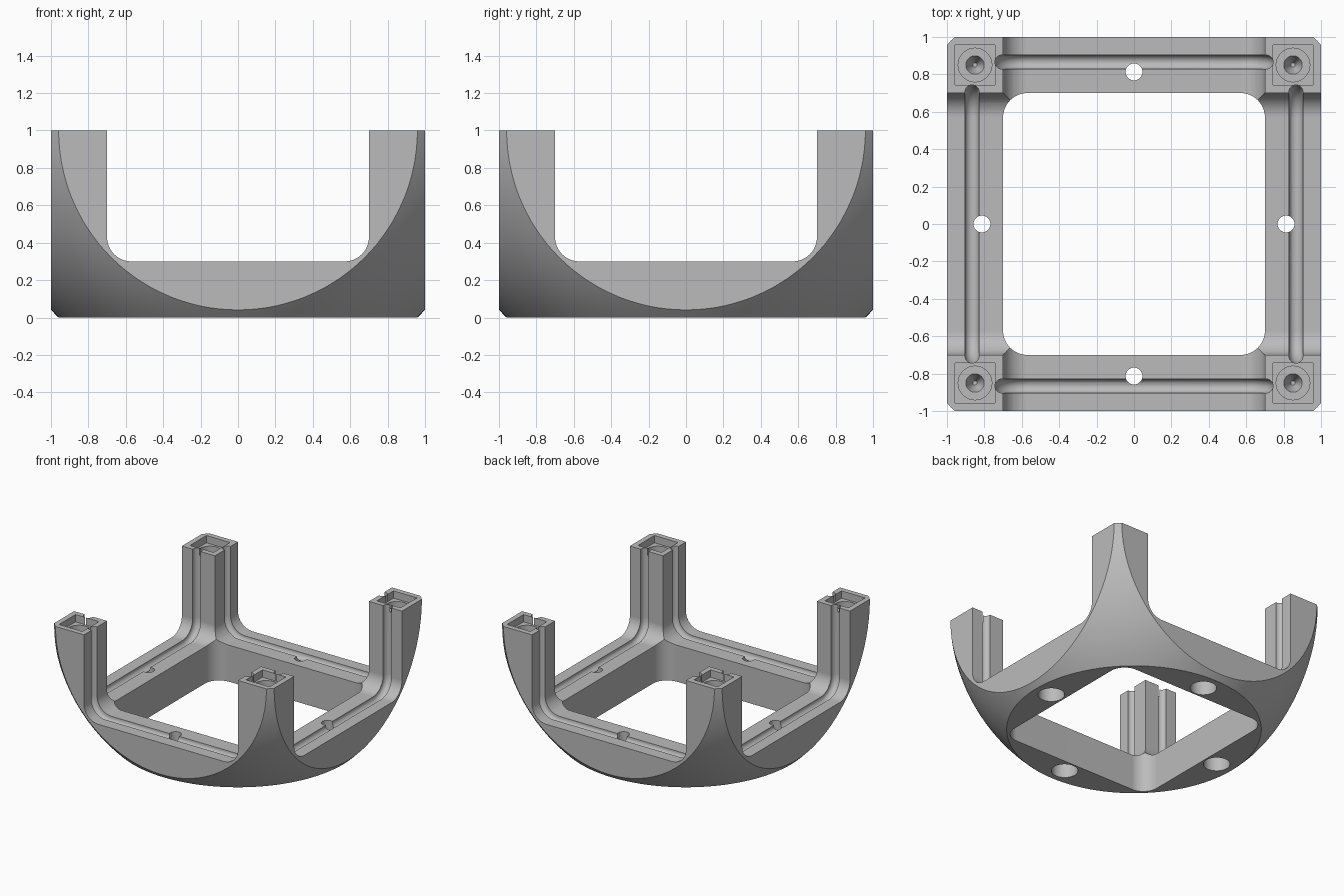
import bpy, bmesh, math
from mathutils import Matrix, Vector

if "Cube" in bpy.data.objects:
    bpy.data.objects.remove(bpy.data.objects["Cube"], do_unlink=True)

SPHERE_R = 1.386   # rounds off the outer corners
TUNNEL = 0.70      # half width of the square openings
FILLET = 0.13
GROOVE_R = 0.0375
GROOVE_AT = 0.866
SIGNS = (-1, 1)
QUARTERS = [Matrix.Rotation(math.pi / 2 * k, 4, "Z") for k in range(4)]


def new_object(name, bm):
    bmesh.ops.recalc_face_normals(bm, faces=bm.faces[:])
    mesh = bpy.data.meshes.new(name)
    bm.to_mesh(mesh)
    bm.free()
    ob = bpy.data.objects.new(name, mesh)
    bpy.context.scene.collection.objects.link(ob)
    return ob


def combine(target, bm, operation="DIFFERENCE"):
    """Apply one boolean and discard the helper."""
    cutter = new_object("cutter", bm)
    cutter.hide_render = True
    mod = target.modifiers.new("cut", "BOOLEAN")
    mod.operation, mod.solver, mod.object = operation, "EXACT", cutter
    bpy.context.view_layer.objects.active = target
    bpy.ops.object.modifier_apply(modifier=mod.name)
    bpy.data.objects.remove(cutter, do_unlink=True)


def box(bm, center, size):
    m = Matrix.Translation(center) @ Matrix.Diagonal((*size, 1))
    bmesh.ops.create_cube(bm, size=1, matrix=m)


def cylinder(bm, x, y, z0, z1, r0, r1=None):
    bmesh.ops.create_cone(bm, cap_ends=True, segments=40, radius1=r0,
                          radius2=r0 if r1 is None else r1, depth=z1 - z0,
                          matrix=Matrix.Translation((x, y, (z0 + z1) / 2)))


def rounded_square(half, radius, steps=12):
    pts = []
    for q in range(4):
        mid = math.pi / 4 + q * math.pi / 2
        cx = math.copysign(half - radius, math.cos(mid))
        cy = math.copysign(half - radius, math.sin(mid))
        for i in range(steps + 1):
            a = math.pi / 2 * (q + i / steps)
            pts.append((cx + radius * math.cos(a), cy + radius * math.sin(a)))
    return pts


def loft(bm, rings, closed):
    """Bridge rings of points; either cap the ends or join last to first."""
    rows = [[bm.verts.new(p) for p in ring] for ring in rings]
    n = len(rows[0])
    for k in range(len(rows) if closed else len(rows) - 1):
        a, b = rows[k], rows[(k + 1) % len(rows)]
        for i in range(n):
            j = (i + 1) % n
            bm.faces.new((a[i], a[j], b[j], b[i]))
    if not closed:
        bm.faces.new(rows[0])
        bm.faces.new(rows[-1])


# Block with its outer corners rounded by a sphere
bm = bmesh.new()
box(bm, (0, 0, 0.5), (2, 2, 1))
frame = new_object("corner_frame", bm)
bm = bmesh.new()
bmesh.ops.create_uvsphere(bm, u_segments=128, v_segments=65, radius=SPHERE_R,
                          matrix=Matrix.Translation((0, 0, 1)))
combine(frame, bm, "INTERSECT")

# Rounded square openings along the three axes
place = {
    "x": lambda u, v, w: Vector((w, u, v + 1)),
    "y": lambda u, v, w: Vector((u, w, v + 1)),
    "z": lambda u, v, w: Vector((u, v, w)),
}
for axis in "xyz":
    bm = bmesh.new()
    loft(bm, [[place[axis](u, v, w) for u, v in rounded_square(TUNNEL, FILLET)]
              for w in (-1.5, 1.5)], closed=False)
    combine(frame, bm)

# Round wire grooves along the bars and up the posts
bm = bmesh.new()
for axis in "xy":
    for side in SIGNS:
        rings = []
        for k in range(20):
            a = math.tau * (k + 0.5) / 20
            grow = 0.006 + GROOVE_R * math.cos(a)
            w = side * GROOVE_AT + GROOVE_R * math.sin(a)
            rings.append([place[axis](u, v, w) for u, v in
                          rounded_square(TUNNEL + grow, FILLET + grow)])
        loft(bm, rings, closed=True)
combine(frame, bm)

# Square recess, round pocket and conical pilot hole in each post top
corners = [(sx * 0.85, sy * 0.85) for sx in SIGNS for sy in SIGNS]
bm = bmesh.new()
for x, y in corners:
    box(bm, (x, y, 1.02), (0.214, 0.214, 0.16))
combine(frame, bm)
for z0, z1, r0, r1 in ((0.89, 1.1, 0.09, 0.09), (0.79, 0.9, 0.012, 0.053)):
    bm = bmesh.new()
    for x, y in corners:
        cylinder(bm, x, y, z0, z1, r0, r1)
    combine(frame, bm)

# Screw holes through the bars, counterbored from below
for z0, z1, r in ((-0.1, 0.5, 0.045), (-0.1, 0.15, 0.1)):
    bm = bmesh.new()
    for turn in QUARTERS:
        p = turn @ Vector((0.813, 0, 0))
        cylinder(bm, p.x, p.y, z0, z1, r)
    combine(frame, bm)

# Single grey material
grey = bpy.data.materials.new("plain grey")
grey.use_nodes = True
colour = (0.5, 0.5, 0.5, 1)
grey.diffuse_color = colour
grey.node_tree.nodes["Principled BSDF"].inputs["Base Color"].default_value = colour
frame.data.materials.clear()
frame.data.materials.append(grey)
for face in frame.data.polygons:
    face.material_index = 0

# Smooth curved surfaces, crisp edges, flat planes
bpy.ops.object.select_all(action="DESELECT")
frame.select_set(True)
bpy.context.view_layer.objects.active = frame
bpy.ops.object.shade_smooth_by_angle(angle=math.radians(30))
normals = frame.modifiers.new("flat_plane_normals", "WEIGHTED_NORMAL")
normals.keep_sharp = True
